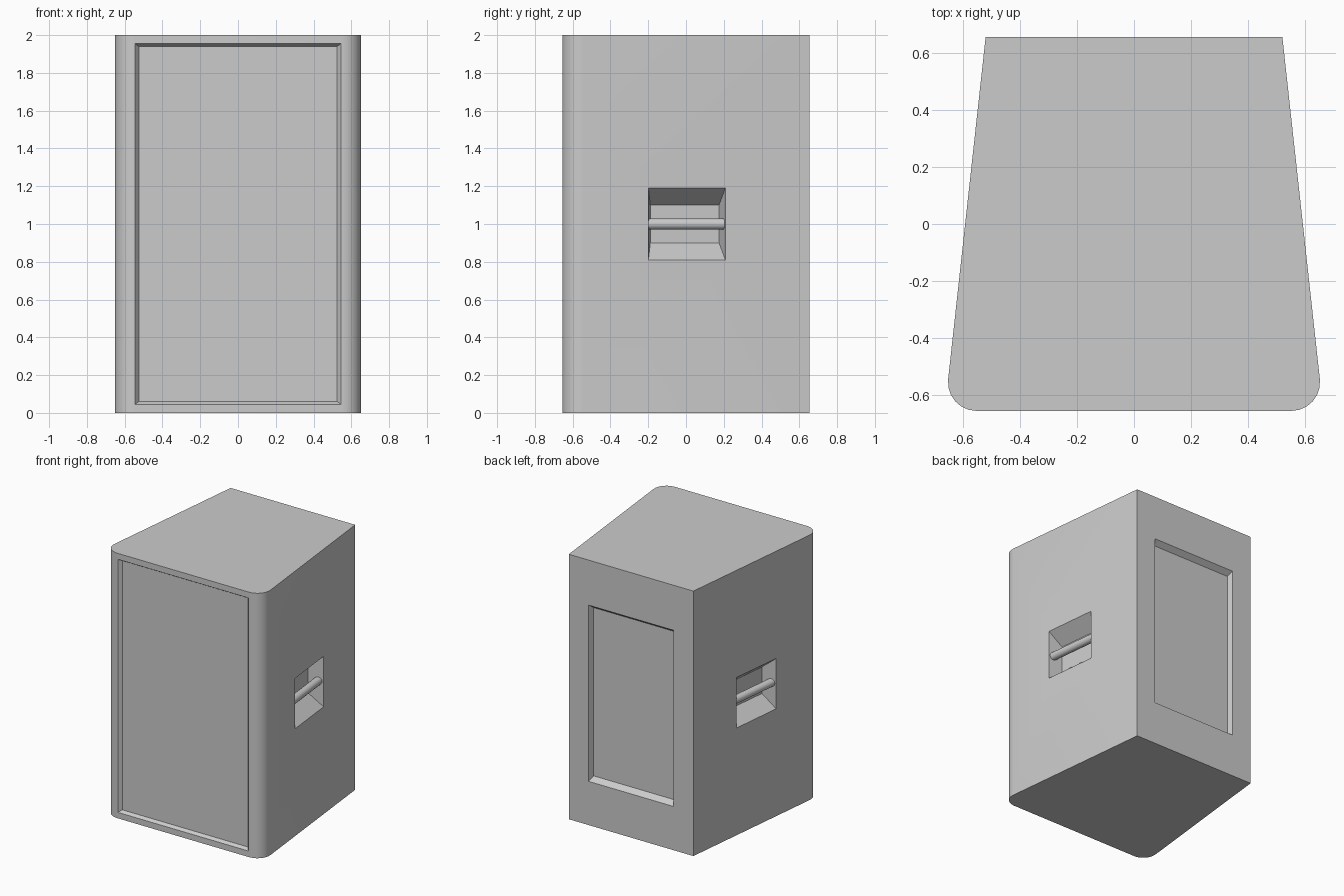
import bpy, bmesh, math
from mathutils import Matrix, Vector

if "Cube" in bpy.data.objects:
    bpy.data.objects.remove(bpy.data.objects["Cube"], do_unlink=True)

grey = bpy.data.materials.new("cabinet grey")
grey.use_nodes = True
grey.diffuse_color = (0.6, 0.6, 0.6, 1)
grey.node_tree.nodes["Principled BSDF"].inputs["Base Color"].default_value = (0.6, 0.6, 0.6, 1)

HEIGHT, FRONT, BACK, BACK_HALF = 2.0, -0.655, 0.655, 0.52
RADIUS = 0.1
TILT = math.atan2(0.134, 1.2)      # lean of the side walls
CORNER = Vector((0.552, FRONT + RADIUS))  # centre of the front corner arc


def add_object(name, bm):
    bmesh.ops.recalc_face_normals(bm, faces=bm.faces)
    mesh = bpy.data.meshes.new(name)
    bm.to_mesh(mesh)
    bm.free()
    mesh.materials.append(grey)
    obj = bpy.data.objects.new(name, mesh)
    bpy.context.collection.objects.link(obj)
    return obj


def smooth(obj):
    bpy.ops.object.select_all(action="DESELECT")
    obj.select_set(True)
    bpy.context.view_layer.objects.active = obj
    bpy.ops.object.shade_smooth_by_angle(angle=math.radians(30))


def cabinet():
    """Tapered plan with rounded front corners, extruded upwards."""
    half = [(BACK_HALF, BACK)]
    for i in range(7):
        a = TILT - (math.pi / 2 + TILT) * i / 6
        half.append((CORNER.x + RADIUS * math.cos(a), CORNER.y + RADIUS * math.sin(a)))
    plan = half + [(-x, y) for x, y in reversed(half)]
    bm = bmesh.new()
    face = bm.faces.new([bm.verts.new((x, y, 0)) for x, y in plan])
    top = bmesh.ops.extrude_face_region(bm, geom=[face])["geom"]
    bmesh.ops.translate(bm, vec=(0, 0, HEIGHT),
                        verts=[v for v in top if isinstance(v, bmesh.types.BMVert)])
    return add_object("cabinet", bm)


def cut_recess(body, place, width, height, depth, inset_w, inset_h):
    """Sink a sloped pocket; in place's frame, x is across, y up, z outwards."""
    over = 0.02
    bm = bmesh.new()
    rings = []
    for d in (-over, depth):
        w = width / 2 - inset_w * d / depth
        h = height / 2 - inset_h * d / depth
        rings.append([bm.verts.new((x * w, y * h, -d))
                      for x, y in ((-1, -1), (1, -1), (1, 1), (-1, 1))])
    for ring in rings:
        bm.faces.new(ring)
    for i in range(4):
        j = (i + 1) % 4
        bm.faces.new((rings[0][i], rings[0][j], rings[1][j], rings[1][i]))
    bm.transform(place)
    cutter = add_object("recess_cutter", bm)
    mod = body.modifiers.new("recess", "BOOLEAN")
    mod.operation, mod.solver, mod.object = "DIFFERENCE", "EXACT", cutter
    bpy.context.view_layer.objects.active = body
    bpy.ops.object.modifier_apply(modifier=mod.name)
    bpy.data.objects.remove(cutter, do_unlink=True)


def facing(location, angle):
    """Frame on an upright wall whose outward normal points along angle."""
    upright = Matrix.Rotation(angle + math.pi / 2, 4, "Z") @ Matrix.Rotation(math.pi / 2, 4, "X")
    return Matrix.Translation(location) @ upright


body = cabinet()

# Front grille panel and rear panel
cut_recess(body, facing((0, FRONT, 1), -math.pi / 2), 1.09, 1.91, 0.025, 0.02, 0.015)
cut_recess(body, facing((0, BACK, 0.995), math.pi / 2), 0.71, 1.33, 0.04, 0.015, 0.03)

# Handle pockets and bars on both sides
edge = CORNER + RADIUS * Vector((math.cos(TILT), math.sin(TILT)))
mid_y = 0.005
mid_x = edge.x + (BACK_HALF - edge.x) * (mid_y - edge.y) / (BACK - edge.y)
for name, side in (("left", 1), ("right", -1)):
    angle = TILT if side > 0 else math.pi - TILT
    place = facing((side * mid_x, mid_y, 1), angle)
    cut_recess(body, place, 0.41, 0.38, 0.11, 0.022, 0.09)
    bm = bmesh.new()
    bmesh.ops.create_cone(bm, cap_ends=True, segments=16, radius1=0.03, radius2=0.03, depth=0.405)
    bm.transform(place @ Matrix.Translation((0, 0, -0.04)) @ Matrix.Rotation(math.pi / 2, 4, "Y"))
    smooth(add_object(name + "_handle_bar", bm))

smooth(body)
